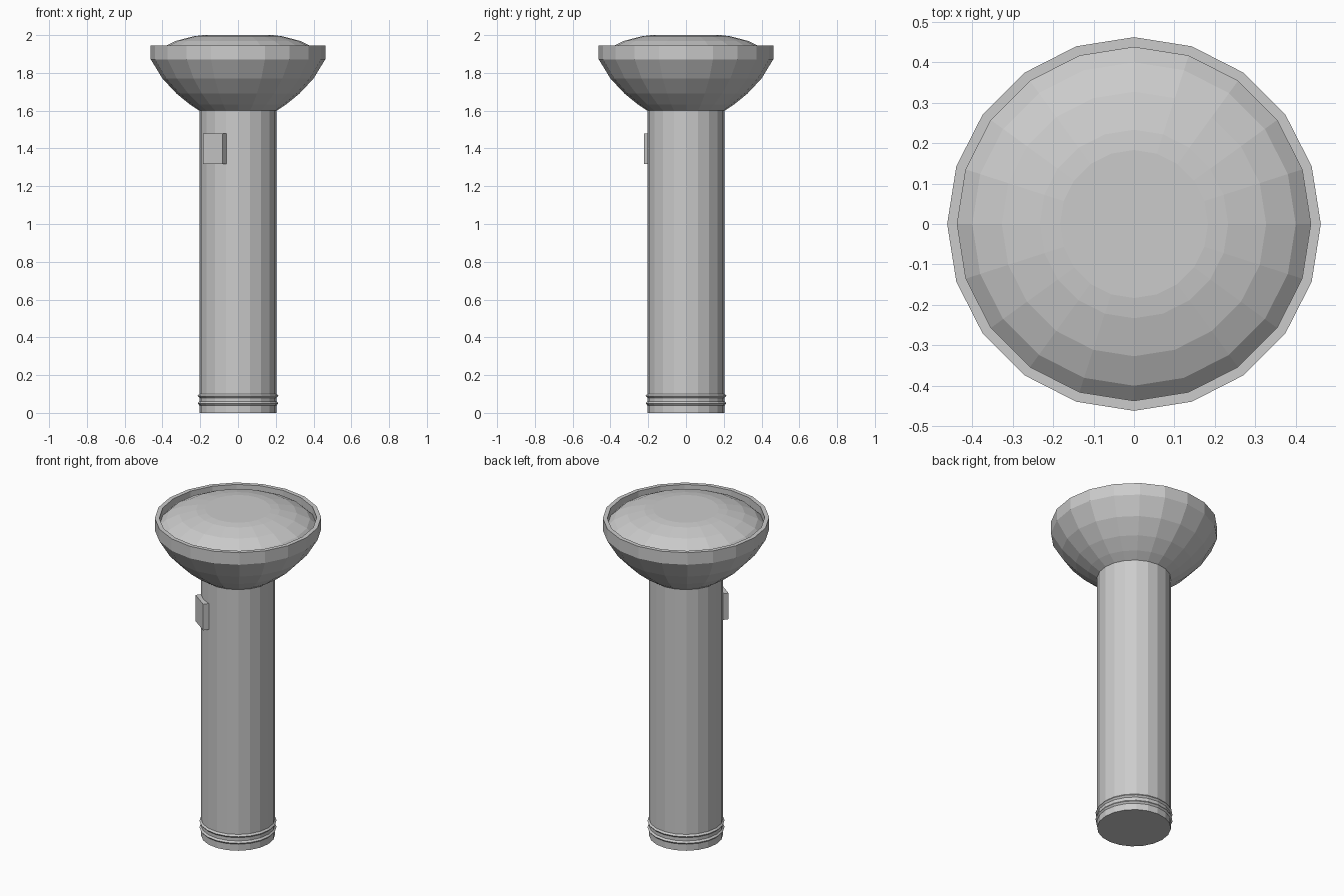
import bpy, bmesh, math
from mathutils import Matrix

if "Cube" in bpy.data.objects:
    bpy.data.objects.remove(bpy.data.objects["Cube"])

SIDES = 20


def lathe(name, profile, cap_bottom=False, cap_top=False):
    """Revolve (radius, z) points around the z axis as a flat-faced shell."""
    bm = bmesh.new()
    rings = []
    for r, z in profile:
        rings.append([bm.verts.new((r * math.cos(2 * math.pi * i / SIDES),
                                    r * math.sin(2 * math.pi * i / SIDES), z))
                      for i in range(SIDES)])
    for low, high in zip(rings, rings[1:]):
        for i in range(SIDES):
            j = (i + 1) % SIDES
            bm.faces.new((low[i], low[j], high[j], high[i]))
    if cap_bottom:
        bm.faces.new(rings[0][::-1])
    if cap_top:
        bm.faces.new(rings[-1])
    return finish(name, bm)


def finish(name, bm):
    mesh = bpy.data.meshes.new(name)
    bm.to_mesh(mesh)
    bm.free()
    obj = bpy.data.objects.new(name, mesh)
    bpy.context.collection.objects.link(obj)
    return obj


# Handle with two small grip ridges near the base
handle = [(0.205, 0)]
for z in (0.05, 0.09):
    handle += [(0.205, z - 0.01), (0.214, z), (0.205, z + 0.01)]
handle.append((0.205, 1.6))
lathe("handle", handle, cap_bottom=True)

# Flared head, rim and inner lip down to the lens
lathe("head", [(0.205, 1.6), (0.255, 1.633), (0.325, 1.69), (0.40, 1.77),
               (0.462, 1.872), (0.462, 1.946), (0.437, 1.946), (0.437, 1.90)])

# Domed lens
lathe("lens", [(0.437, 1.90), (0.40, 1.935), (0.327, 1.97),
               (0.233, 1.994), (0.183, 2.0)], cap_top=True)

# Switch: a small block on the side of the handle
bm = bmesh.new()
bmesh.ops.create_cube(bm, size=1, matrix=(
    Matrix.Rotation(math.radians(-36), 4, 'Z')
    @ Matrix.Translation((0, -0.207, 1.398))
    @ Matrix.Diagonal((0.13, 0.04, 0.16, 1))))
finish("switch", bm)
